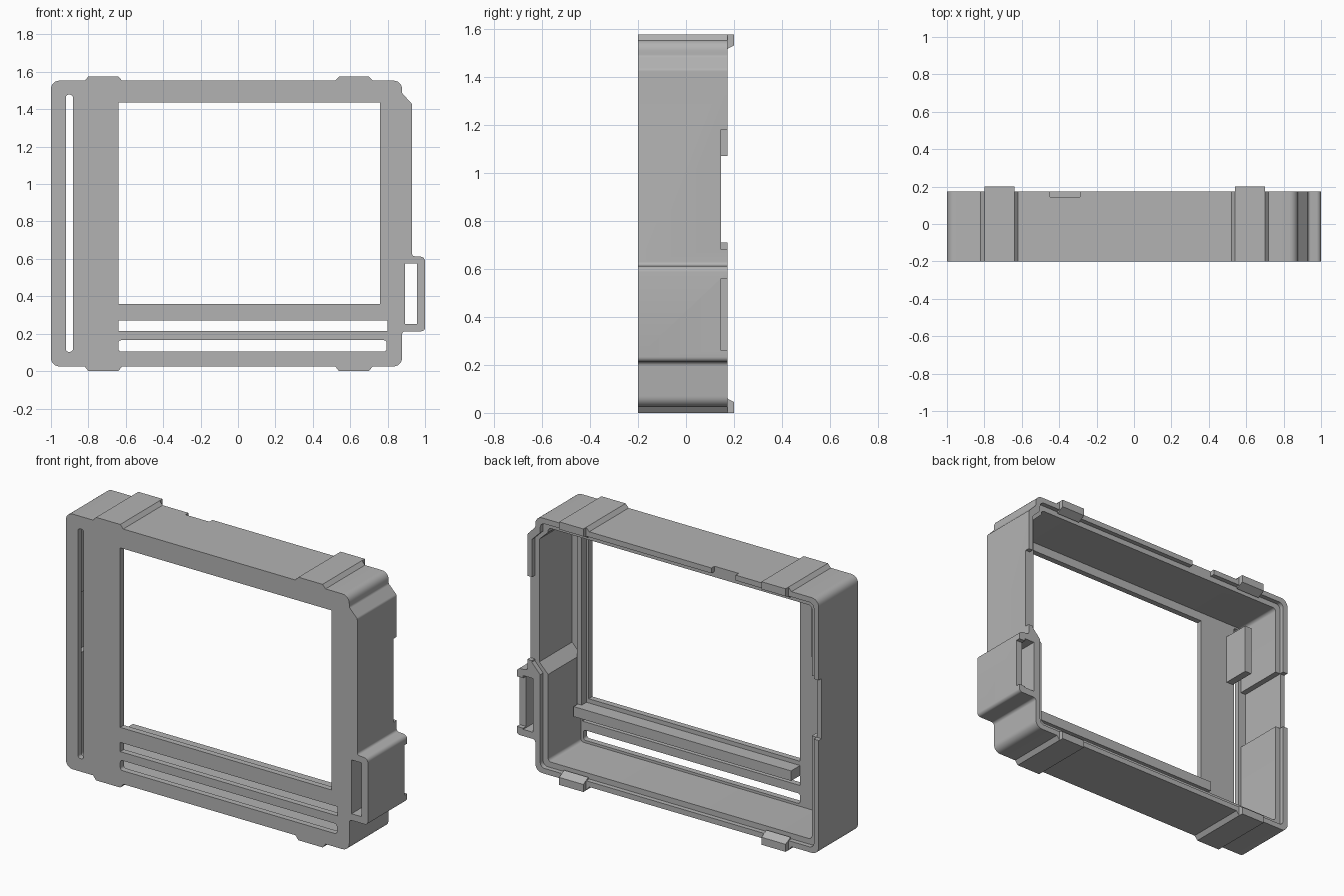
import bpy
import bmesh
import math
from mathutils import Vector

cube = bpy.data.objects.get("Cube")
if cube:
    bpy.data.objects.remove(cube, do_unlink=True)

grey = bpy.data.materials.new("plain grey")
grey.use_nodes = True
tone = (0.45, 0.45, 0.45, 1)
grey.diffuse_color = tone
grey.node_tree.nodes["Principled BSDF"].inputs["Base Color"].default_value = tone

FRONT, PLATE, LEDGE, BACK = -0.2, -0.165, 0.145, 0.173


def fillet(points, steps=6):
    """Round each (x, z, radius) corner of a closed outline."""
    out = []
    for i, (x, z, r) in enumerate(points):
        p = Vector((x, z))
        if not r:
            out.append(p)
            continue
        a = (Vector(points[i - 1][:2]) - p).normalized()
        b = (Vector(points[(i + 1) % len(points)][:2]) - p).normalized()
        half = a.angle(b) / 2
        t = r / math.tan(half)
        centre = p + (a + b).normalized() * (r / math.sin(half))
        start, end = p + a * t - centre, p + b * t - centre
        sweep = start.angle_signed(end)
        for k in range(steps + 1):
            ang = -sweep * k / steps
            c, s = math.cos(ang), math.sin(ang)
            out.append(centre + Vector((start.x * c - start.y * s, start.x * s + start.y * c)))
    return out


def prism(name, points, y0, y1):
    """Extrude an x-z outline from y0 to y1."""
    bm = bmesh.new()
    face = bm.faces.new([bm.verts.new((p.x, y0, p.y)) for p in fillet(points)])
    side = bmesh.ops.extrude_face_region(bm, geom=[face])["geom"]
    verts = [v for v in side if isinstance(v, bmesh.types.BMVert)]
    bmesh.ops.translate(bm, vec=(0, y1 - y0, 0), verts=verts)
    bmesh.ops.recalc_face_normals(bm, faces=bm.faces)
    mesh = bpy.data.meshes.new(name)
    bm.to_mesh(mesh)
    bm.free()
    obj = bpy.data.objects.new(name, mesh)
    mesh.materials.append(grey)
    bpy.context.collection.objects.link(obj)
    return obj


def rect(x0, x1, z0, z1, r=0):
    return [(x0, z0, r), (x0, z1, r), (x1, z1, r), (x1, z0, r)]


def cut(target, points, y0, y1):
    """Subtract a prism from the target."""
    cutter = prism("cutter", points, y0, y1)
    cutter.hide_render = True
    mod = target.modifiers.new("cut", "BOOLEAN")
    mod.operation, mod.solver, mod.object = "DIFFERENCE", "EXACT", cutter
    bpy.context.view_layer.objects.active = target
    bpy.ops.object.modifier_apply(modifier=mod.name)
    bpy.data.objects.remove(cutter, do_unlink=True)


def clip_bump(x0, x1, base, tip):
    """Raised step of the outline where a clip sits."""
    dx = 0.02 if x1 > x0 else -0.02
    return [(x0, base, 0), (x0 + dx, tip, 0), (x1 - dx, tip, 0), (x1, base, 0)]


# Outer shell outline, clockwise from the lower corner
clips = [(-0.82, -0.62), (0.52, 0.72)]
outline = [(-1, 0.025, 0.045), (-1, 1.553, 0.045)]
for a, b in clips:
    outline += clip_bump(a, b, 1.553, 1.575)
outline += [(0.877, 1.553, 0.045), (0.877, 1.485, 0.02), (0.93, 1.43, 0.02),
            (0.93, 0.615, 0.015), (1, 0.61, 0.025), (1, 0.213, 0.02),
            (0.877, 0.213, 0.018), (0.877, 0.025, 0.045)]
for a, b in reversed(clips):
    outline += clip_bump(b, a, 0.025, 0)
shell = prism("case_shell", outline, FRONT, BACK)


def inner(side, t, r):
    """Inner outline, inset by t from the outer walls."""
    return [(-1 + t, 0.025 + t, r), (-1 + t, 1.553 - t, r), (0.877 - t, 1.553 - t, r),
            (0.877 - t, 1.46, 0), (side, 1.405, 0), (side, 0.67, 0),
            (0.877 - t, 0.61, 0), (0.877 - t, 0.025 + t, r)]


# Main cavity and the stepped rim around its back
cut(shell, inner(0.87, 0.065, 0.02), PLATE, 0.4)
cut(shell, inner(0.9, 0.032, 0.03), LEDGE, 0.4)

# Screen window and front slots
cut(shell, rect(-0.64, 0.76, 0.36, 1.435), -0.4, -0.1)
cut(shell, rect(-0.64, 0.8, 0.215, 0.27), -0.4, -0.1)
cut(shell, rect(-0.64, 0.795, 0.105, 0.165, 0.015), -0.4, -0.1)
cut(shell, rect(-0.92, -0.883, 0.103, 1.478, 0.015), -0.4, -0.1)

# Strap loop opening
cut(shell, rect(0.892, 0.957, 0.253, 0.575), -0.4, 0.4)

# Notches in the rim and the port recess in the side wall
cut(shell, rect(0.8, 0.95, 0.68, 1.18), LEDGE, 0.4)
cut(shell, rect(0.95, 1.1, 0.26, 0.56), LEDGE, 0.4)
cut(shell, rect(-0.45, -0.29, 1.45, 1.6), LEDGE, 0.4)
cut(shell, rect(-1.1, -0.9, 0.71, 1.07), LEDGE, 0.4)
cut(shell, rect(-0.97, -0.9, 0.71, 1.07), PLATE, 0.4)

# Inside ribs: window sill, window side rail, slot guide
prism("window_sill", rect(-0.64, 0.8, 0.275, 0.335), PLATE - 0.005, -0.08)
prism("window_rail", rect(0.775, 0.805, 0.3, 1.48), PLATE - 0.005, -0.12)
prism("slot_guide", rect(-0.875, -0.83, 1.1, 1.4), PLATE - 0.005, 0.0)

# Clip hooks behind the raised steps
for i, (a, b) in enumerate(clips):
    for level, base, sign in (("bottom", 0, 1), ("top", 1.575, -1)):
        hook = prism(f"{level}_clip_{i + 1}",
                     rect(a + 0.02, b - 0.02, base, base + sign * 0.07), BACK - 0.02, 0.2)
        # Bevel the inner back edge of the hook
        for v in hook.data.vertices:
            if v.co.y > 0.19 and abs(v.co.z - base) > 0.03:
                v.co.z -= sign * 0.025

# Smooth the rounded corners, keep edges sharp
bpy.ops.object.select_all(action="DESELECT")
shell.select_set(True)
bpy.context.view_layer.objects.active = shell
bpy.ops.object.shade_smooth_by_angle(angle=math.radians(30))
